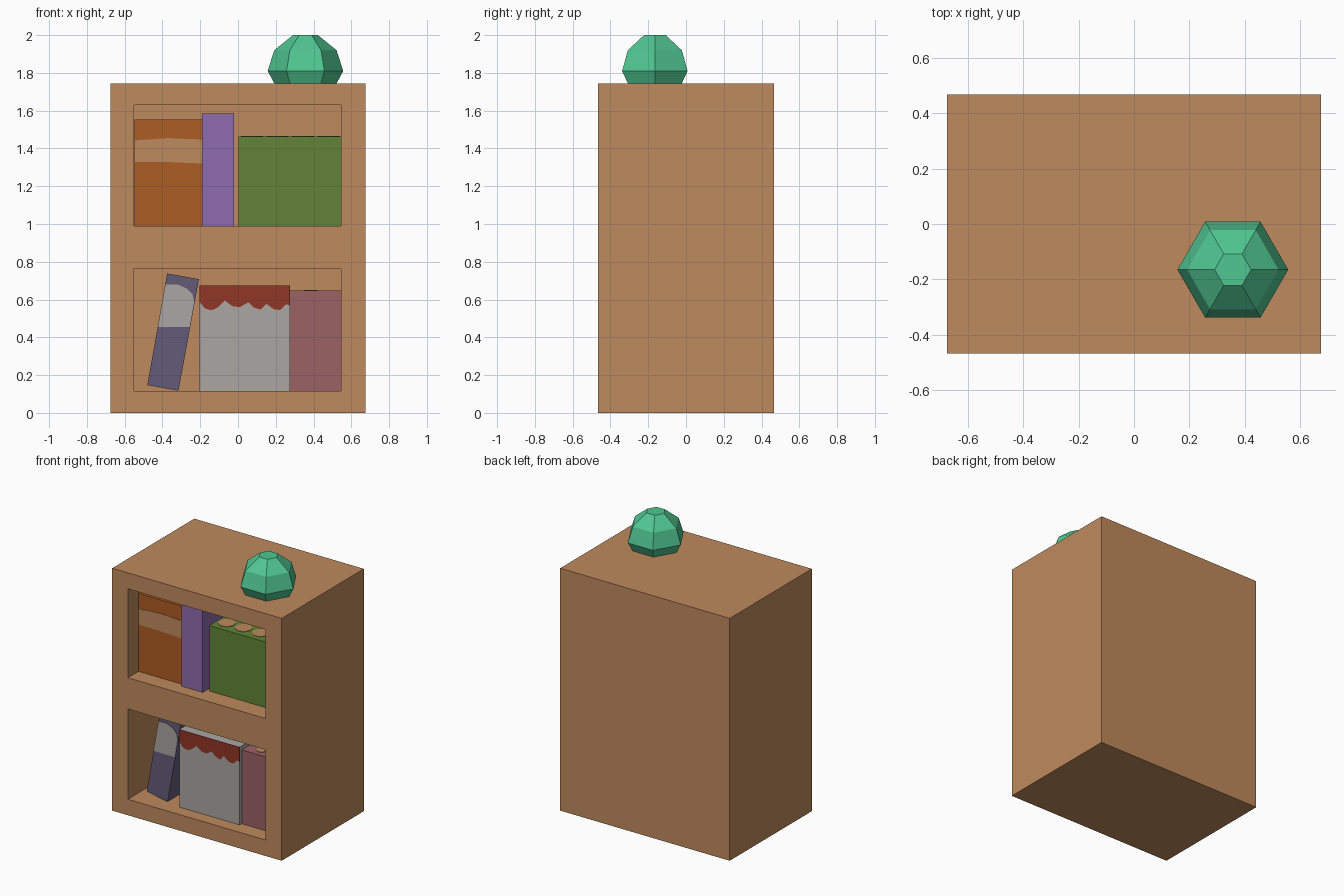
import bpy, bmesh, math

if "Cube" in bpy.data.objects:
    bpy.data.objects.remove(bpy.data.objects["Cube"])


def material(name, r, g, b):
    lin = [((c / 255 + 0.055) / 1.055) ** 2.4 for c in (r, g, b)]
    m = bpy.data.materials.new(name)
    m.diffuse_color = (*lin, 1)
    m.use_nodes = True
    m.node_tree.nodes["Principled BSDF"].inputs["Base Color"].default_value = m.diffuse_color
    return m


WOOD = material("tan_wood", 191, 138, 93)
GEM = material("sea_green", 80, 198, 146)
ORANGE = material("burnt_orange", 173, 93, 35)
PURPLE = material("violet", 142, 107, 172)
GREEN = material("leaf_green", 98, 132, 55)
SLATE = material("slate_purple", 100, 92, 120)
LIGHT = material("pale_grey", 170, 166, 162)
RED = material("brick_red", 145, 54, 38)
PINK = material("dusty_pink", 156, 98, 101)


def finish(name, bm, mat):
    bmesh.ops.recalc_face_normals(bm, faces=bm.faces)
    me = bpy.data.meshes.new(name)
    bm.to_mesh(me)
    bm.free()
    me.materials.append(mat)
    ob = bpy.data.objects.new(name, me)
    bpy.context.collection.objects.link(ob)
    return ob


def loft(name, rings, mat):
    """Closed solid through rings of equal point count."""
    bm = bmesh.new()
    vs = [[bm.verts.new(p) for p in ring] for ring in rings]
    n = len(vs[0])
    for a, b in zip(vs, vs[1:]):
        for i in range(n):
            bm.faces.new((a[i], a[(i + 1) % n], b[(i + 1) % n], b[i]))
    bm.faces.new(vs[0])
    bm.faces.new(vs[-1])
    return finish(name, bm, mat)


def prism(name, profile, y0, y1, mat):
    """Extrude an x-z profile along y."""
    return loft(name, [[(x, y, z) for x, z in profile] for y in (y0, y1)], mat)


def box(name, x0, x1, y0, y1, z0, z1, mat):
    return prism(name, [(x0, z0), (x1, z0), (x1, z1), (x0, z1)], y0, y1, mat)


def disc(name, x, y, z, r, mat):
    pts = [(x + r * math.cos(k * math.tau / 16), y + r * math.sin(k * math.tau / 16)) for k in range(16)]
    return loft(name, [[(px, py, h) for px, py in pts] for h in (z - 0.003, z + 0.003)], mat)


# Cabinet: front grid with two recessed cells, closed by sides and back
FRONT, BACK, DEEP = -0.467, 0.467, 0.34
xs = [-0.675, -0.55, 0.545, 0.675]
zs = [0, 0.115, 0.765, 0.99, 1.63, 1.745]
bm = bmesh.new()
grid = [[bm.verts.new((x, FRONT, z)) for x in xs] for z in zs]
for j in range(5):
    for i in range(3):
        q = [grid[j][i], grid[j][i + 1], grid[j + 1][i + 1], grid[j + 1][i]]
        if i == 1 and j in (1, 3):
            d = [bm.verts.new((v.co.x, DEEP, v.co.z)) for v in q]
            for k in range(4):
                bm.faces.new((q[k], q[(k + 1) % 4], d[(k + 1) % 4], d[k]))
            bm.faces.new(d)
        else:
            bm.faces.new(q)
rim = (grid[0] + [r[-1] for r in grid[1:]] + grid[-1][-2::-1]
       + [r[0] for r in grid[-2:0:-1]])
back = [bm.verts.new((v.co.x, BACK, v.co.z)) for v in rim]
n = len(rim)
for k in range(n):
    bm.faces.new((rim[k], rim[(k + 1) % n], back[(k + 1) % n], back[k]))
bm.faces.new(back)
finish("cabinet", bm, WOOD)

# Upper shelf books
END = 0.3
box("orange_book", -0.549, -0.19, -0.347, END, 0.99, 1.552, ORANGE)
prism("orange_book_band",
      [(-0.549, 1.328), (-0.37, 1.328), (-0.19, 1.32), (-0.19, 1.447), (-0.37, 1.455), (-0.549, 1.442)],
      -0.35, -0.345, WOOD)
box("violet_book", -0.19, -0.02, -0.373, END, 0.99, 1.585, PURPLE)
box("green_book", 0.003, 0.544, -0.33, END, 0.99, 1.462, GREEN)
for k in range(4):
    disc("green_book_top_spot", 0.075 + 0.135 * k, -0.235, 1.462, 0.058, WOOD)

# Leaning book: tilted rectangle with a pale band following the tilt
A, B, C, D = (-0.48, 0.147), (-0.315, 0.117), (-0.207, 0.708), (-0.375, 0.738)


def on_book(u, v):
    return tuple(A[i] + u * (B[i] - A[i]) + v * (D[i] - A[i]) for i in (0, 1))


prism("leaning_book", [A, B, C, D], -0.352, END, SLATE)
band = [(0, 0.52), (1, 0.57), (1, 0.80), (0.9, 0.86), (0.7, 0.90), (0.4, 0.92), (0, 0.90)]
prism("leaning_book_band", [on_book(u, v) for u, v in band], -0.355, -0.35, LIGHT)

# Pale book with a red dripping edge
box("pale_book", -0.205, 0.275, -0.373, END, 0.115, 0.675, LIGHT)
drip = [(-0.205, 0.59), (-0.175, 0.553), (-0.14, 0.543), (-0.105, 0.56), (-0.07, 0.595),
        (-0.03, 0.565), (0.01, 0.56), (0.055, 0.585), (0.085, 0.557), (0.12, 0.547),
        (0.15, 0.578), (0.19, 0.548), (0.225, 0.545), (0.255, 0.575), (0.275, 0.57)]
prism("red_drip", drip + [(0.275, 0.675), (-0.205, 0.675)], -0.376, -0.371, RED)

# Pink book
box("pink_book", 0.275, 0.544, -0.35, END, 0.115, 0.647, PINK)
disc("pink_book_top_spot", 0.385, -0.28, 0.647, 0.035, WOOD)

# Six-sided gem dome on top
rings = []
for r, z in [(0.165, 1.745), (0.2, 1.81), (0.165, 1.92), (0.066, 2.0)]:
    rings.append([(0.357 + r * math.cos(k * math.tau / 6), -0.165 + r * math.sin(k * math.tau / 6), z)
                  for k in range(6)])
loft("gem_dome", rings, GEM)
